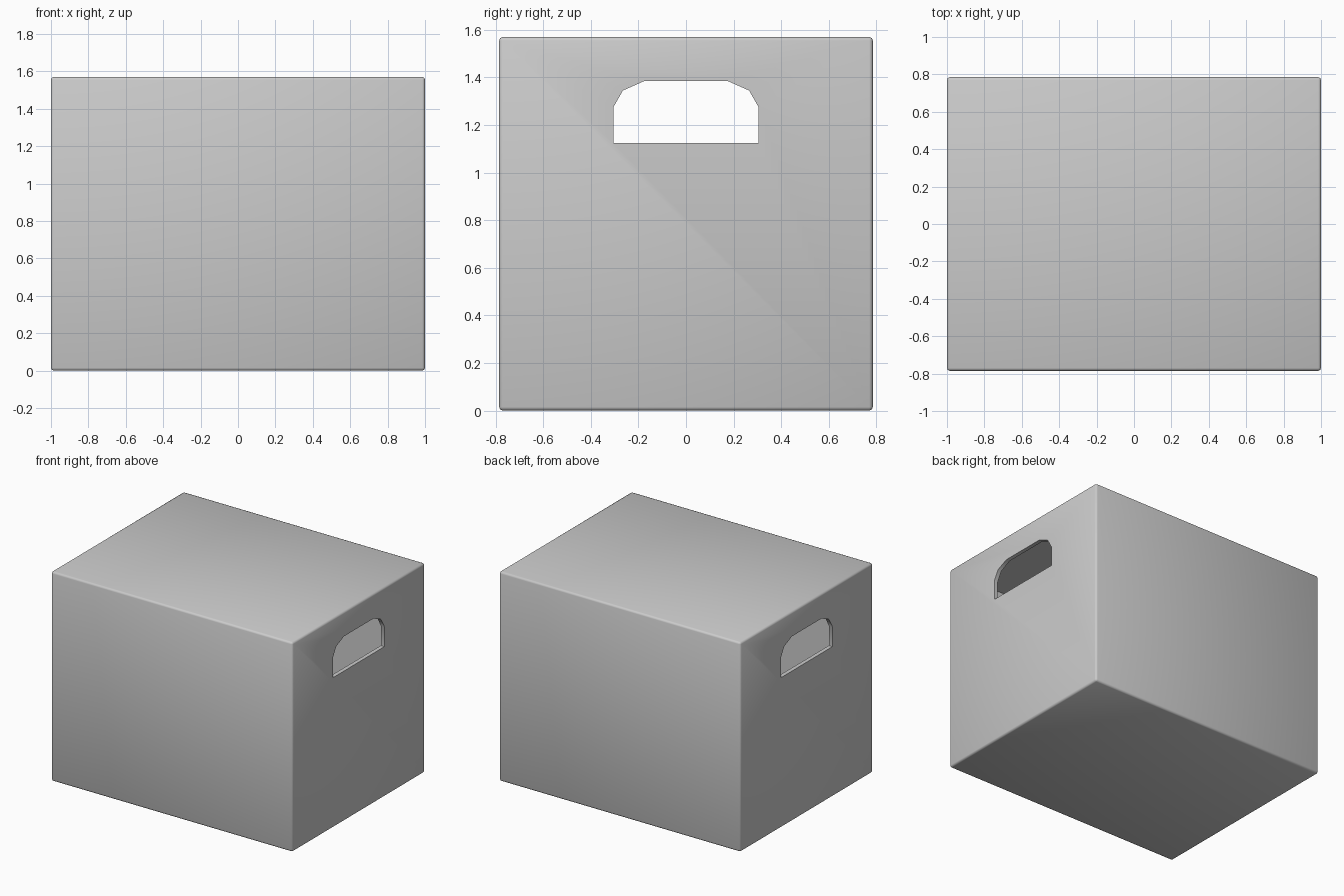
import bpy, bmesh, math
from mathutils import Matrix

if "Cube" in bpy.data.objects:
    bpy.data.objects.remove(bpy.data.objects["Cube"])

L, W, H = 2.0, 1.57, 1.57   # outer size
T = 0.03                    # wall thickness


def make_object(name, bm):
    bmesh.ops.recalc_face_normals(bm, faces=bm.faces)
    mesh = bpy.data.meshes.new(name)
    bm.to_mesh(mesh)
    bm.free()
    obj = bpy.data.objects.new(name, mesh)
    bpy.context.collection.objects.link(obj)
    return obj


def block(name, size, z, bevel=0):
    bm = bmesh.new()
    bmesh.ops.create_cube(bm, size=1, matrix=Matrix.Translation((0, 0, z)) @ Matrix.Diagonal((*size, 1)))
    if bevel:
        bmesh.ops.bevel(bm, geom=bm.edges[:], offset=bevel, segments=2, profile=0.5, affect='EDGES')
    return make_object(name, bm)


def cut(target, cutter):
    mod = target.modifiers.new("cut_" + cutter.name, 'BOOLEAN')
    mod.operation = 'DIFFERENCE'
    mod.solver = 'EXACT'
    mod.object = cutter
    bpy.context.view_layer.objects.active = target
    bpy.ops.object.modifier_apply(modifier=mod.name)
    bpy.data.objects.remove(cutter)


# closed box with softened edges
box = block("storage_box", (L, W, H), H / 2, bevel=0.015)

# hollow inside
cut(box, block("hollow", (L - 2 * T, W - 2 * T, H - 2 * T), H / 2))

# handle openings through both end walls
half = [(0.305, 1.125), (0.305, 1.275), (0.265, 1.345), (0.175, 1.385)]
outline = half + [(-y, z) for y, z in reversed(half)]
bm = bmesh.new()
face = bm.faces.new([bm.verts.new((-1.2, y, z)) for y, z in outline])
ext = bmesh.ops.extrude_face_region(bm, geom=[face])
bmesh.ops.translate(bm, vec=(2.4, 0, 0), verts=[g for g in ext["geom"] if isinstance(g, bmesh.types.BMVert)])
cut(box, make_object("handle_hole", bm))

# smooth the rounded edges only
bpy.context.view_layer.objects.active = box
box.select_set(True)
bpy.ops.object.shade_smooth_by_angle(angle=math.radians(50))
